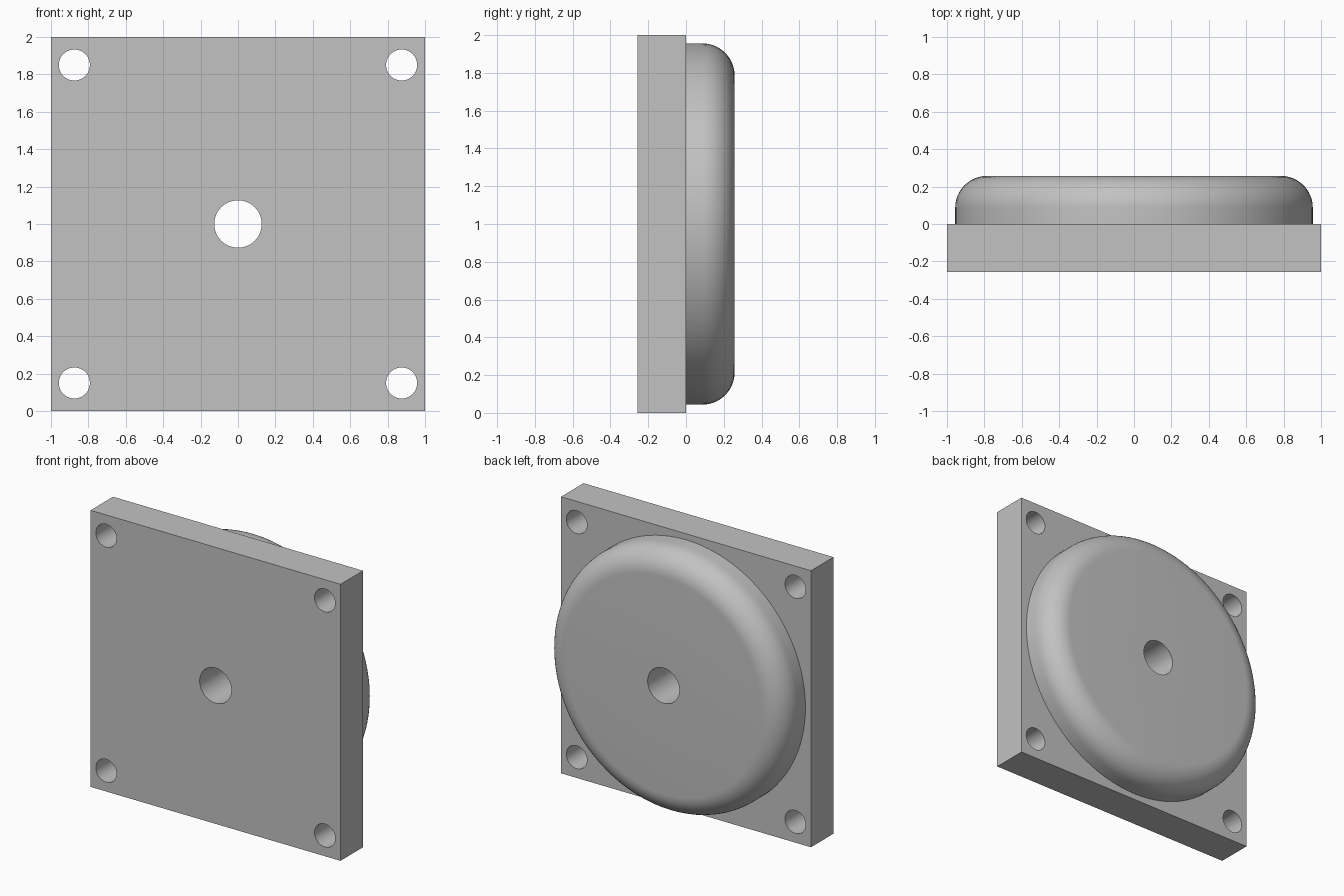
import bpy
import bmesh
from math import pi, sin, cos, radians
from mathutils import Matrix

cube = bpy.data.objects.get("Cube")
if cube:
    bpy.data.objects.remove(cube, do_unlink=True)

DEPTH = 0.257        # thickness of the plate and of the disc
BORE = 0.127         # radius of the centre bore
HOLE = 0.083         # radius of the corner holes
RADIUS = 0.956       # disc radius
FILLET = 0.17        # rounding of the disc rim
SIDES = 96

grey = bpy.data.materials.new("light grey")
grey.use_nodes = True
colour = (0.54, 0.54, 0.54, 1)
grey.diffuse_color = colour
grey.node_tree.nodes["Principled BSDF"].inputs["Base Color"].default_value = colour


def add_object(name, bm):
    bmesh.ops.recalc_face_normals(bm, faces=bm.faces)
    mesh = bpy.data.meshes.new(name)
    bm.to_mesh(mesh)
    bm.free()
    mesh.materials.append(grey)
    obj = bpy.data.objects.new(name, mesh)
    bpy.context.collection.objects.link(obj)
    return obj


def activate(obj):
    bpy.ops.object.select_all(action='DESELECT')
    obj.select_set(True)
    bpy.context.view_layer.objects.active = obj


def smooth(obj):
    activate(obj)
    bpy.ops.object.shade_smooth_by_angle(angle=radians(30))


# Square mounting plate
bm = bmesh.new()
bmesh.ops.create_cube(bm, size=1, matrix=Matrix.Translation((0, -DEPTH / 2, 1))
                      @ Matrix.Diagonal((2, DEPTH, 2, 1)))
plate = add_object("mounting_plate", bm)

# Centre bore and four corner holes, cut through the plate
bm = bmesh.new()
holes = [(0, 1, BORE)] + [(x, 1 + z, HOLE) for x in (-0.875, 0.875) for z in (-0.85, 0.85)]
for x, z, r in holes:
    bmesh.ops.create_cone(bm, cap_ends=True, segments=SIDES // 2, radius1=r, radius2=r, depth=1,
                          matrix=Matrix.Translation((x, 0, z)) @ Matrix.Rotation(pi / 2, 4, 'X'))
cutter = add_object("hole_cutter", bm)
cutter.hide_render = True
cut = plate.modifiers.new("holes", 'BOOLEAN')
cut.operation = 'DIFFERENCE'
cut.solver = 'EXACT'
cut.object = cutter
activate(plate)
bpy.ops.object.modifier_apply(modifier=cut.name)
bpy.data.objects.remove(cutter, do_unlink=True)
smooth(plate)

# Round disc on the back: bore, flat face, rounded rim and straight wall, lathed about y
steps = 12
rim = [(RADIUS - FILLET + FILLET * sin(a), DEPTH - FILLET + FILLET * cos(a))
       for a in (pi / 2 * i / steps for i in range(steps + 1))]
profile = [(BORE, 0), (BORE, DEPTH)] + rim + [(RADIUS, 0)]
bm = bmesh.new()
verts = [bm.verts.new((r, y, 1)) for r, y in profile]
edges = [bm.edges.new(pair) for pair in zip(verts, verts[1:])]
bmesh.ops.spin(bm, geom=verts + edges, cent=(0, 0, 1), axis=(0, 1, 0),
               angle=2 * pi, steps=SIDES, use_merge=True)
bmesh.ops.remove_doubles(bm, verts=bm.verts, dist=0.0001)
disc = add_object("rounded_disc", bm)
# Open shell: make sure its faces point outward
rim_face = max(disc.data.polygons, key=lambda p: p.center.y)
if rim_face.normal.y < 0:
    disc.data.flip_normals()
smooth(disc)
